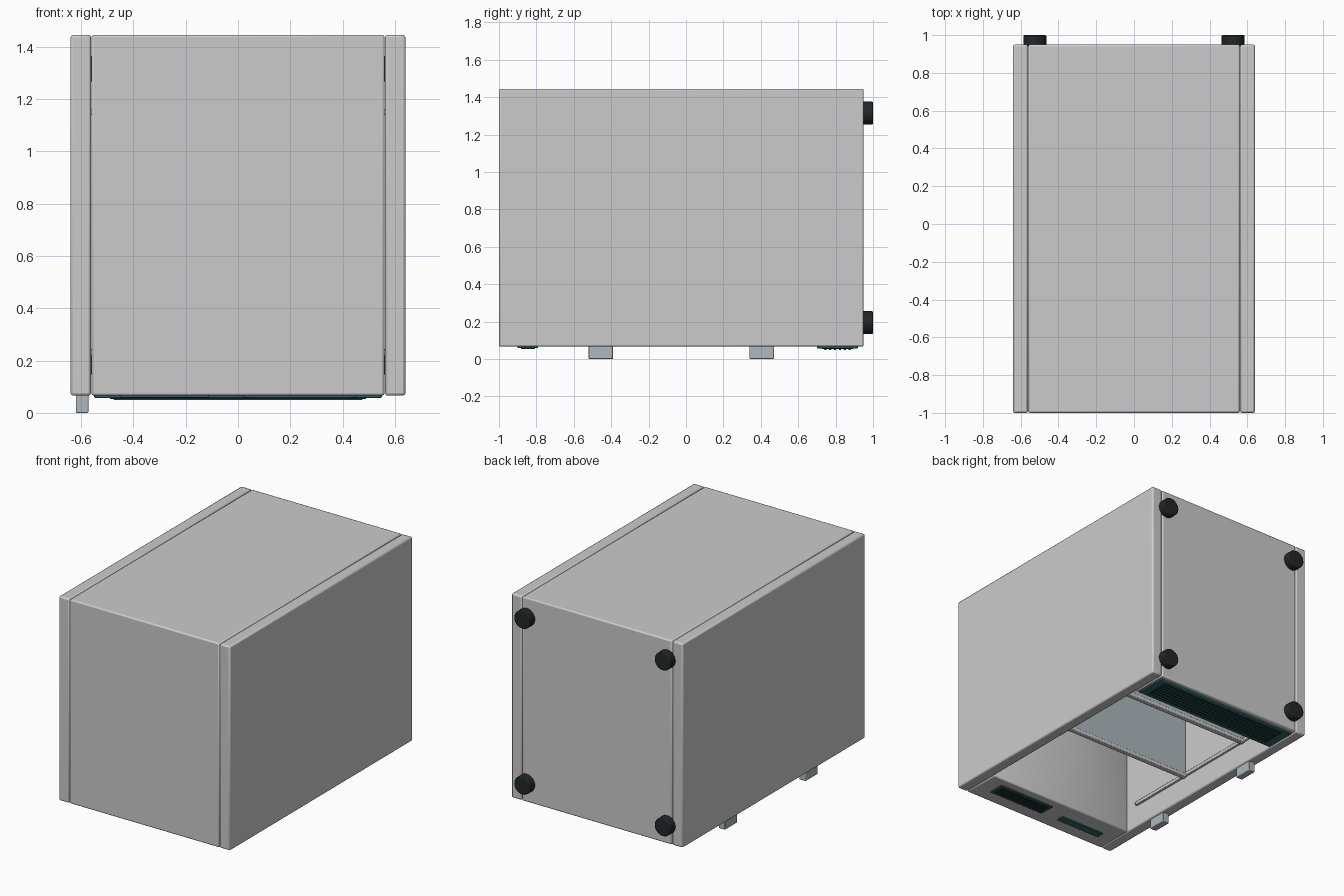
import bpy
from math import pi

if "Cube" in bpy.data.objects:
    bpy.data.objects.remove(bpy.data.objects["Cube"])


def material(name, rgb):
    m = bpy.data.materials.new(name)
    m.diffuse_color = (*rgb, 1)
    m.use_nodes = True
    m.node_tree.nodes["Principled BSDF"].inputs["Base Color"].default_value = m.diffuse_color
    return m


TEAL = material("teal_trim", (0.03, 0.13, 0.13))
DARK = material("dark_insert", (0.01, 0.025, 0.025))
RUBBER = material("rubber", (0.015, 0.02, 0.022))
GLASS = material("shelf_blue_grey", (0.42, 0.48, 0.51))


def finish(ob, name, bevel, mat):
    ob.name = name
    if bevel:
        m = ob.modifiers.new("bevel", "BEVEL")
        m.width = bevel
        m.segments = 2
        m.limit_method = 'ANGLE'
    if mat:
        ob.data.materials.append(mat)
    bpy.ops.object.shade_smooth_by_angle()
    return ob


def box(name, x, y, z, bevel=0.0, mat=None):
    """Box given by its (min, max) range on each axis."""
    r = (x, y, z)
    bpy.ops.mesh.primitive_cube_add(size=1, location=[(a + b) / 2 for a, b in r])
    ob = bpy.context.object
    ob.scale = [b - a for a, b in r]
    bpy.ops.object.transform_apply(location=False, rotation=False, scale=True)
    return finish(ob, name, bevel, mat)


# Main shell, open towards -z
shell = box("cabinet_shell", (-0.56, 0.56), (-1, 0.95), (0.066, 1.445))
cutter = box("cavity_cutter", (-0.6, 0.6), (-0.73, 0.69), (-0.2, 1.36))
cutter.hide_render = True
cutter.hide_set(True)
cut = shell.modifiers.new("cavity", "BOOLEAN")
cut.operation = 'DIFFERENCE'
cut.object = cutter
cut.solver = 'EXACT'
bev = shell.modifiers.new("bevel", "BEVEL")
bev.width = 0.009
bev.segments = 2
bev.limit_method = 'ANGLE'

# Side walls and the rails on their inner faces
for side, s in (("left", -1), ("right", 1)):
    def xr(a, b):
        return tuple(sorted((s * a, s * b)))
    box(side + "_wall", xr(0.562, 0.64), (-1, 0.95), (0.066, 1.445), 0.01)
    for z in (0.23, 1.15):
        box(side + "_shelf_rail", xr(0.545, 0.565), (-0.64, 0.6), (z - 0.012, z + 0.012), 0.004)

# Shelves with edge trims
for y in (-0.15, 0.43):
    box("shelf", (-0.55, 0.55), (y - 0.012, y + 0.012), (0.22, 1.34), 0.003, GLASS)
    box("shelf_trim", (-0.555, 0.555), (y - 0.018, y + 0.018), (0.205, 0.23), 0.005)

# Round feet on the +y end
for x in (-0.525, 0.525):
    for z in (0.195, 1.315):
        bpy.ops.mesh.primitive_cylinder_add(vertices=32, radius=0.061, depth=0.06,
                                            location=(x, 0.97, z), rotation=(pi / 2, 0, 0))
        finish(bpy.context.object, "foot", 0.006, RUBBER)

# Hinge blocks on the open side
for y in (-0.455, 0.405):
    box("hinge_block", (-0.62, -0.572), (y - 0.065, y + 0.065), (0, 0.08), 0.004, GLASS)

# Ventilation grille with slats
box("grille_frame", (-0.55, 0.55), (0.7, 0.92), (0.057, 0.08), 0.005, TEAL)
box("grille_recess", (-0.49, 0.49), (0.728, 0.892), (0.054, 0.07), 0, DARK)
for i in range(6):
    y = 0.745 + i * 0.026
    box("grille_slat", (-0.475, 0.475), (y - 0.006, y + 0.006), (0.049, 0.06), 0.002, TEAL)

# Control display and badge strip
box("display_frame", (0.02, 0.45), (-0.9, -0.79), (0.058, 0.075), 0.003, TEAL)
box("display", (0.04, 0.43), (-0.882, -0.808), (0.054, 0.07), 0, DARK)
box("indicator_strip", (-0.45, -0.11), (-0.9, -0.845), (0.058, 0.075), 0.003, TEAL)
